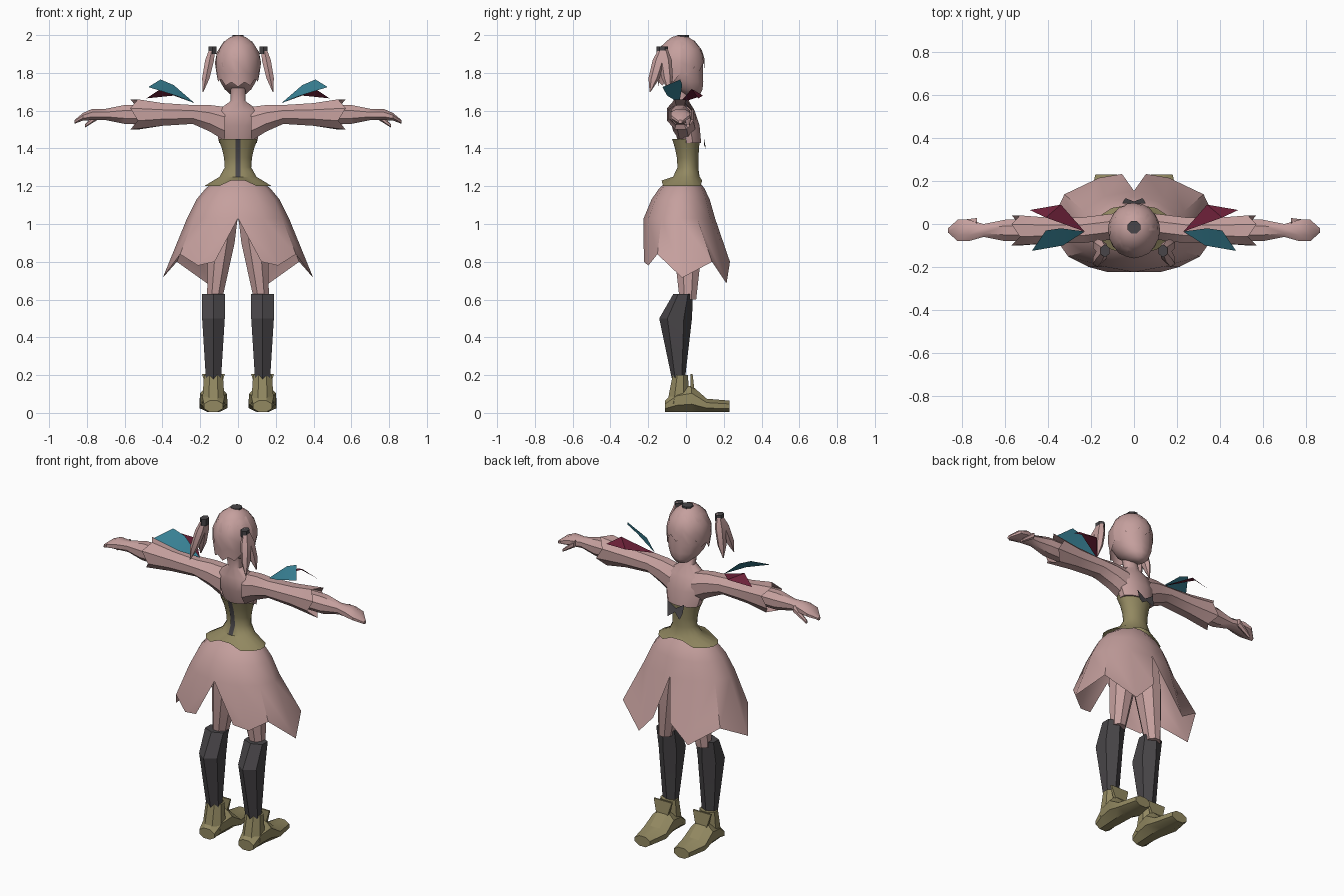
import bpy, bmesh, math
from math import pi, cos, sin, radians

default_cube = bpy.data.objects.get("Cube")
if default_cube:
    bpy.data.objects.remove(default_cube, do_unlink=True)


def material(name, red, green, blue):
    mat = bpy.data.materials.new(name)
    mat.use_nodes = True
    mat.diffuse_color = (red, green, blue, 1)
    shader = mat.node_tree.nodes["Principled BSDF"]
    shader.inputs["Base Color"].default_value = (red, green, blue, 1)
    return mat


PINK = material("dusty_pink", .56, .35, .34)
OLIVE = material("olive", .29, .25, .12)
DARK = material("charcoal", .065, .06, .065)
TEAL = material("teal", .04, .22, .3)
MAROON = material("maroon", .15, .015, .04)


def build(name, verts, faces, mat, mirror=False, angle=40):
    """Make an object from points and faces, optionally mirrored across x."""
    bm = bmesh.new()
    points = [bm.verts.new(v) for v in verts]
    for face in faces:
        bm.faces.new([points[index] for index in face])
    bmesh.ops.recalc_face_normals(bm, faces=bm.faces)
    mesh = bpy.data.meshes.new(name)
    bm.to_mesh(mesh)
    bm.free()
    mesh.materials.append(mat)
    for polygon in mesh.polygons:
        polygon.use_smooth = True
    mesh.set_sharp_from_angle(angle=radians(angle))
    obj = bpy.data.objects.new(name, mesh)
    bpy.context.collection.objects.link(obj)
    if mirror:
        obj.modifiers.new("mirror", 'MIRROR')
    return obj


def loft(name, axis, rings, mat, sides=8, mirror=False, caps=True, angle=40, tweak=None):
    """Skin rings (position, centre u, centre v, half width u, half width v) along an axis."""
    verts = []
    corner = 1 / cos(pi / sides)
    last = len(rings) - 1
    for row, (along, centre_u, centre_v, width_u, width_v) in enumerate(rings):
        for side in range(sides):
            turn = 2 * pi * (side + .5) / sides
            u = centre_u + width_u * corner * cos(turn)
            v = centre_v + width_v * corner * sin(turn)
            point = {'x': (along, u, v), 'y': (u, along, v), 'z': (u, v, along)}[axis]
            if tweak and row == last:
                point = tweak(side, *point)
            verts.append(point)
    faces = []
    for row in range(last):
        for side in range(sides):
            a, b = row * sides + side, row * sides + (side + 1) % sides
            faces.append((a, b, b + sides, a + sides))
    if caps:
        faces += [range(sides), range(last * sides, len(verts))]
    return build(name, verts, faces, mat, mirror, angle)


def sheet(name, columns, mat, mirror=False):
    """Join neighbouring columns of points into an open surface."""
    height = len(columns[0])
    faces = []
    for column in range(len(columns) - 1):
        for row in range(height - 1):
            a = column * height + row
            faces.append((a, a + 1, a + height + 1, a + height))
    return build(name, [p for column in columns for p in column], faces, mat, mirror)


# Head: an egg whose lower half narrows and moves towards the chin
HEAD_Y, HEAD_Z = -.03, 1.85
head_rings = []
head_steps = 10
for step in range(head_steps + 1):
    slope = pi * (step + .25) / (head_steps + .5)
    drop = max(0, -cos(slope))
    size = sin(slope)
    head_rings.append((HEAD_Z + .15 * cos(slope) - .025 * drop, 0, HEAD_Y + .07 * drop ** 2,
                       .113 * size, .12 * size))
loft("head", 'z', head_rings, PINK, sides=12)
loft("crown_patch", 'z', [(z, 0, -.015, .03, .03) for z in (1.99, 2)], DARK)

# Hair cap: a shell with a zigzag edge, short over the face and long at the nape
hair_columns = []
hair_count = 20
for index in range(hair_count + 1):
    turn = 2 * pi * index / hair_count
    edge = 2.05 - .4 * sin(turn) + (.12 if index % 2 else -.12)
    column = []
    for fraction in (.1, .35, .6, .8, 1):
        slope = edge * fraction
        size = sin(min(slope, 2))
        column.append((.122 * size * cos(turn), HEAD_Y + .13 * size * sin(turn),
                       HEAD_Z + .147 * cos(slope)))
    hair_columns.append(column)
sheet("hair_cap", hair_columns, PINK)

# Bunches: a tie and two tapering strands on each side
loft("hair_tie", 'z', [(z, .135, -.125, .02, .026) for z in (1.9, 1.94)], DARK,
     sides=6, mirror=True)
for label, drift in (("back", -.07), ("front", .03)):
    strand = []
    for s in (0, .3, .7, 1):
        width = .002 + (1 - s) * (.01 + .07 * s)
        strand.append((1.94 - .24 * s, .135 + .05 * s, drift * s - .12, width, width * 1.3))
    loft(f"bunch_{label}_strand", 'z', strand, PINK, sides=6, mirror=True)

# Chest and neck
loft("torso", 'z', [(z, 0, .2 * (1.53 - z), wide, deep) for z, wide, deep in (
    (1.43, .1, .06), (1.52, .12, .07), (1.6, .11, .06), (1.65, .04, .04), (1.72, .04, .04))],
     PINK, sides=12)

# Sleeves with a ragged flared cuff
ARM_Y, ARM_Z = -.03, 1.58


def ragged(side, x, y, z):
    return (x + (.04 if side % 2 else 0), y, z)


loft("sleeve", 'x', [(x, ARM_Y * min(1, x * 4), ARM_Z - drop, deep, tall)
                     for x, drop, deep, tall in (
    (.07, .05, .06, .09), (.15, .02, .06, .07), (.24, 0, .06, .05),
    (.4, 0, .06, .06), (.53, 0, .07, .08))],
     PINK, mirror=True, caps=False, angle=30, tweak=ragged)

# Forearms running into hands whose fingers droop, and thumbs
loft("forearm_and_hand", 'x', [(x, ARM_Y, ARM_Z - max(0, x - .8) * .6, deep, tall)
                               for x, deep, tall in (
    (.4, .05, .05), (.6, .05, .05), (.7, .03, .03), (.77, .05, .03),
    (.82, .05, .02), (.865, .01, .01))], PINK, mirror=True)
loft("thumb", 'x', [(.73 + .08 * s, .01, ARM_Z - .06 * s, .018 - .01 * s, .018 - .01 * s)
                    for s in (0, .5, 1)], PINK, sides=6, mirror=True)

# Shoulder ribbons: a teal and a maroon leaf on each side
RIBBON_ROOT = (.23, -.035, 1.64)
build("teal_ribbon", [RIBBON_ROOT, (.34, -.02, 1.735), (.41, -.03, 1.765),
                      (.475, -.125, 1.725), (.33, -.1, 1.68)],
      [(0, 4, 1), (4, 3, 2, 1)], TEAL, mirror=True)
build("maroon_ribbon", [RIBBON_ROOT, (.41, .03, 1.715), (.485, .065, 1.665), (.34, .09, 1.68)],
      [(0, 1, 3), (1, 2, 3)], MAROON, mirror=True)


# Corset: a pinched waist that flares quickly over the hips, with a scalloped hem
def corset_ring(z, waist=1.3):
    flare = (1.5 if z > waist else 11) * (z - waist) ** 2
    return (z, 0, .01 - .3 * flare, .07 + flare, .055 + .55 * flare)


def scallop(side, x, y, z):
    return (x, y * .93, z + .03) if abs(x) < .06 else (x, y, z)


corset_rings = [corset_ring(1.45 - .05 * step) for step in range(6)]
loft("corset", 'z', corset_rings, OLIVE, sides=16, caps=False, tweak=scallop)

# Lacing strip on one side of the corset and a bow on the other
sheet("lacing_strip", [[(x, centre - deep - .004, z)
                        for z, middle, centre, wide, deep in corset_rings[:-1]]
                       for x in (-.014, .014)], DARK)
build("bow", [(0, .095, 1.42), (.055, .095, 1.455), (.05, .105, 1.4),
              (.04, .12, 1.37), (0, .105, 1.4)],
      [(0, 4, 2, 1), (4, 3, 2)], DARK, mirror=True)

# Skirt: a flared half bell, split at both ends, with pointed hem corners
skirt_columns = []
hem = ((-72, .8), (-58, .78), (-40, .84), (-5, .715), (36, .8), (66, .685), (82, .8))
for index, (hem_angle, hem_z) in enumerate(hem):
    turn = radians(30 * index - 90)
    column = []
    for z, radius in ((1.24, .1), (1.19, .17), (1.13, .22), (1.03, .27)):
        column.append((radius * cos(turn), radius * (.7 * sin(turn) - .13), z))
    hem_turn = radians(hem_angle)
    column.append((.4 * cos(hem_turn), .235 * sin(hem_turn), hem_z))
    skirt_columns.append(column)
sheet("skirt", skirt_columns, PINK, mirror=True)

# Legs and stockings
LEG_X = .13
loft("thigh", 'z', [(z, .07 + .12 * (1.05 - z), .01, radius, radius * 1.1)
                    for z, radius in ((1.08, .07), (.9, .07), (.7, .05), (.6, .04))],
     PINK, mirror=True)
loft("stocking", 'z', [(z, LEG_X, back, wide, deep) for z, back, wide, deep in (
    (.63, -.015, .06, .045), (.5, -.055, .06, .075), (.18, -.04, .04, .03))],
     DARK, sides=6, mirror=True, angle=30)

# Shoes: ankle, foot resting on the ground, and an upright tongue
loft("shoe_ankle", 'z', [(.2 - .15 * s, LEG_X, -.03 - .01 * s, .05 + .01 * s, .04 + .02 * s)
                         for s in (0, .5, 1)], OLIVE, mirror=True, angle=30)
loft("shoe_foot", 'y', [(y, LEG_X, half + .005, wide, half) for y, half, wide in (
    (-.11, .03, .05), (-.05, .06, .06), (.03, .07, .07), (.11, .035, .075), (.23, .03, .05))],
     OLIVE, mirror=True, angle=30)
loft("shoe_tongue", 'z', [(.12, LEG_X, .035, .035, .01), (.205, LEG_X, .03, .06, .005)],
     OLIVE, sides=4, mirror=True)
